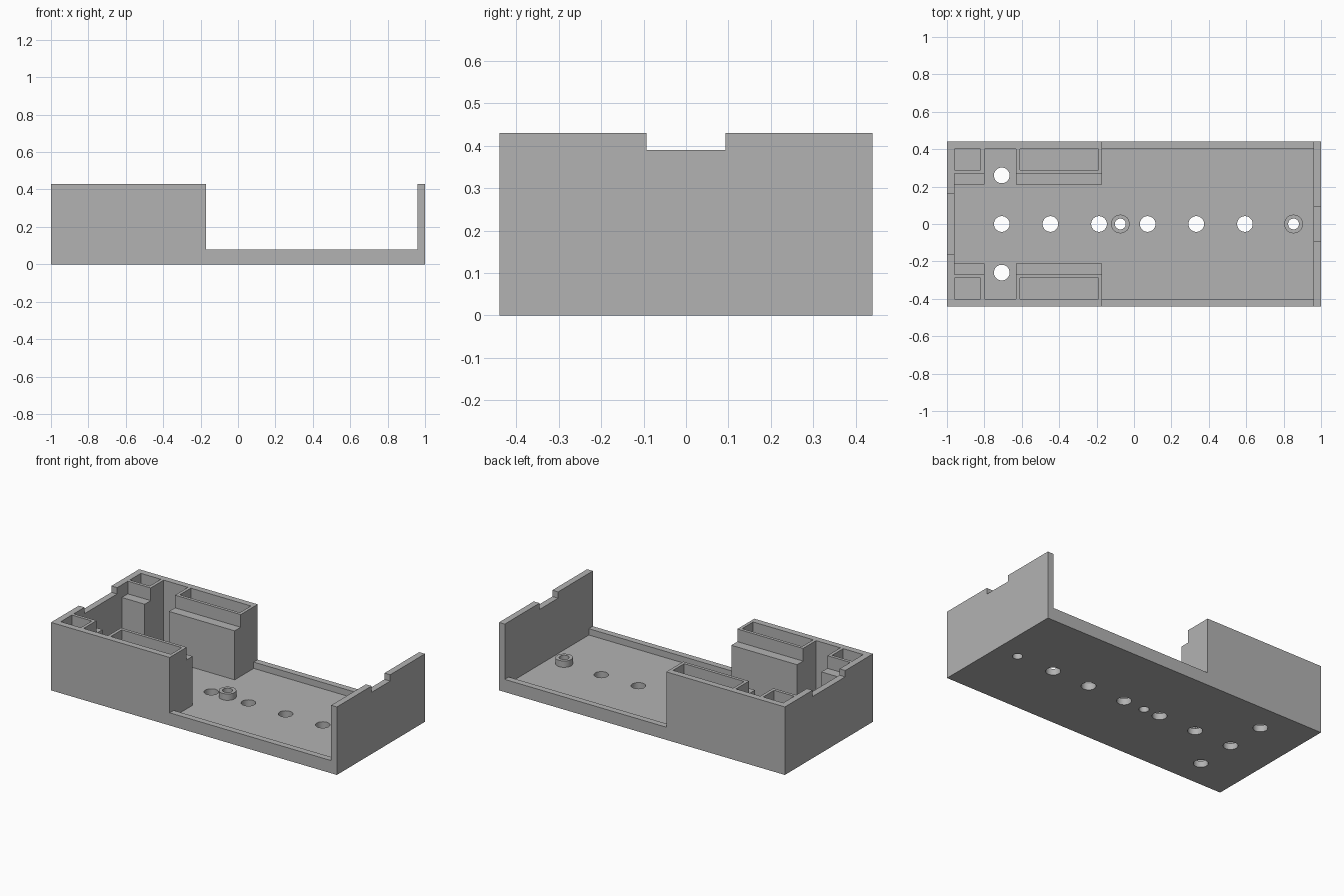
import bpy
from math import radians

old = bpy.data.objects.get("Cube")
if old:
    bpy.data.objects.remove(old, do_unlink=True)

# Overall sizes
LENGTH, HALF_W, HEIGHT = 1.0, 0.44, 0.43
FLOOR, WALL_Y, WALL_X = 0.04, 0.40, 0.96
BAY_END = -0.17        # where the tall side walls stop
OVER = 0.6             # cutters reach past the rim

grey = bpy.data.materials.new("matte grey")
grey.use_nodes = True
colour = (0.45, 0.45, 0.45, 1)
grey.diffuse_color = colour
grey.node_tree.nodes["Principled BSDF"].inputs["Base Color"].default_value = colour


def box(name, x, y, z):
    """Box from (min, max) pairs."""
    spans = (x, y, z)
    bpy.ops.mesh.primitive_cube_add(size=1, location=[(a + b) / 2 for a, b in spans])
    ob = bpy.context.object
    ob.name = name
    ob.scale = [b - a for a, b in spans]
    bpy.ops.object.transform_apply(location=True, rotation=False, scale=True)
    ob.data.materials.append(grey)
    return ob


def cylinder(name, x, y, radius, z):
    bpy.ops.mesh.primitive_cylinder_add(vertices=32, radius=radius, depth=z[1] - z[0],
                                        location=(x, y, sum(z) / 2))
    ob = bpy.context.object
    ob.name = name
    ob.data.materials.append(grey)
    return ob


def cut(target, cutter):
    """Subtract the cutter and delete it."""
    cutter.hide_render = True
    mod = target.modifiers.new("cut", "BOOLEAN")
    mod.operation, mod.solver, mod.object = "DIFFERENCE", "EXACT", cutter
    bpy.context.view_layer.objects.active = target
    bpy.ops.object.modifier_apply(modifier=mod.name)
    bpy.data.objects.remove(cutter, do_unlink=True)


def carve(x, y, z):
    cut(tray, box("cutter", x, y, z))


# Tray carved from one solid
tray = box("tray", (-LENGTH, LENGTH), (-HALF_W, HALF_W), (0, HEIGHT))
carve((BAY_END, WALL_X), (-WALL_Y, WALL_Y), (FLOOR, OVER))        # open bay
carve((BAY_END, WALL_X), (-OVER, OVER), (0.08, OVER))             # low side walls
carve((-WALL_X, 0), (-0.21, 0.21), (FLOOR, OVER))                 # central channel
carve((-0.80, -0.63), (-WALL_Y, WALL_Y), (FLOOR, OVER))           # gap between blocks
carve((-WALL_X, 0), (-0.27, 0.27), (0.35, OVER))                  # ledges on blocks

# Hollow pockets in the corner and side blocks
for side in (-1, 1):
    y = sorted((side * 0.29, side * WALL_Y))
    for x in ((-WALL_X, -0.82), (-0.61, -0.19)):
        carve(x, y, (FLOOR, OVER))

# Notches in the rims of both end walls
carve((-1.1, -0.9), (-0.163, 0.163), (0.39, OVER))
carve((0.9, 1.1), (-0.093, 0.093), (0.39, OVER))

# Through holes: an even row plus one each side
holes = [(-0.707 + 0.26 * i, 0) for i in range(6)] + [(-0.707, 0.26), (-0.707, -0.26)]
for x, y in holes:
    cut(tray, cylinder("cutter", x, y, 0.042, (-0.1, 0.2)))

# Screw bosses with smaller through holes
parts = [tray]
for name, x in (("middle_boss", -0.073), ("end_boss", 0.853)):
    boss = cylinder(name, x, 0, 0.05, (FLOOR - 0.01, 0.08))
    for target in (tray, boss):
        cut(target, cylinder("cutter", x, 0, 0.029, (-0.1, 0.2)))
    parts.append(boss)

# Smooth round walls, keep sharp edges
bpy.ops.object.select_all(action="DESELECT")
for ob in parts:
    ob.select_set(True)
bpy.context.view_layer.objects.active = tray
bpy.ops.object.shade_smooth_by_angle(angle=radians(30))
